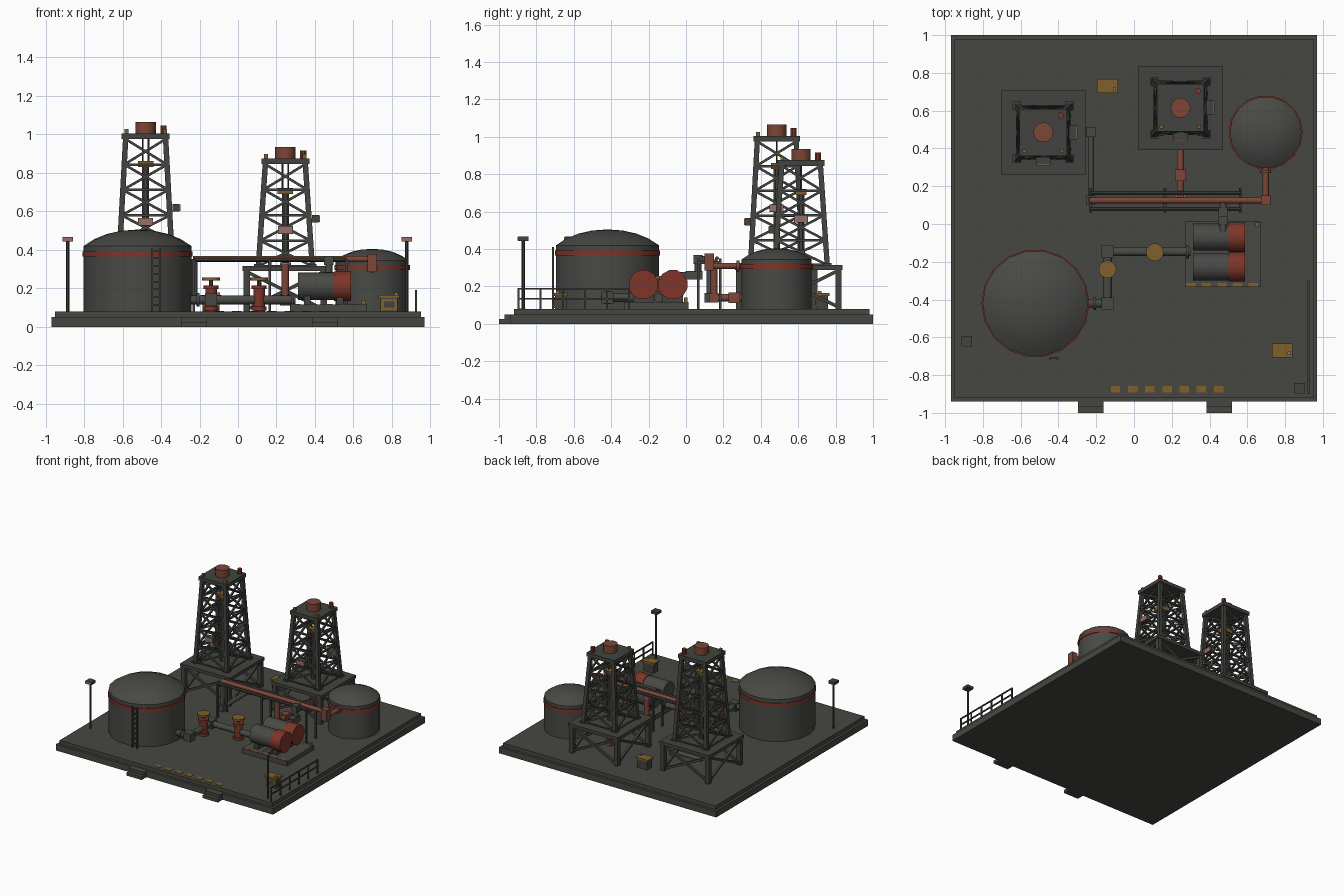
import bpy, bmesh, math
from mathutils import Vector, Matrix

cube = bpy.data.objects.get("Cube")
if cube:
    bpy.data.objects.remove(cube, do_unlink=True)


def material(name, r, g, b):
    m = bpy.data.materials.new(name)
    m.use_nodes = True
    m.diffuse_color = (r, g, b, 1)
    m.node_tree.nodes["Principled BSDF"].inputs["Base Color"].default_value = (r, g, b, 1)
    return m


DECK = material("deck grey", .062, .064, .053)
STEEL = material("steel grey", .066, .068, .06)
FRAME = material("frame grey", .054, .057, .05)
RED = material("warning red", .21, .035, .022)
RUST = material("rust pipe", .2, .062, .038)
YELLOW = material("safety yellow", .21, .115, .026)
LAMP = material("lamp glass", .32, .16, .14)


class Part:
    """Collects primitives into one object with per-face materials."""

    def __init__(self, name):
        self.name, self.bm, self.mats = name, bmesh.new(), []

    def paint(self, verts, mat):
        if mat not in self.mats:
            self.mats.append(mat)
        for f in {f for v in verts for f in v.link_faces}:
            f.material_index = self.mats.index(mat)

    def box(self, c, size, mat):
        m = Matrix.Translation(c) @ Matrix.Diagonal((*size, 1))
        self.paint(bmesh.ops.create_cube(self.bm, size=1, matrix=m)["verts"], mat)

    def rod(self, a, b, r, mat, sides=12):
        a, b = Vector(a), Vector(b)
        d = b - a
        turn = Vector((0, 0, 1)).rotation_difference(d).to_matrix().to_4x4()
        m = Matrix.Translation((a + b) / 2) @ turn @ Matrix.Rotation(math.pi / sides, 4, "Z")
        self.paint(bmesh.ops.create_cone(self.bm, cap_ends=True, segments=sides, radius1=r,
                                         radius2=r, depth=d.length, matrix=m)["verts"], mat)

    def bar(self, a, b, w, mat):
        self.rod(a, b, w / math.sqrt(2), mat, 4)

    def pipe(self, points, r, mat, joint=0):
        for a, b in zip(points, points[1:]):
            self.rod(a, b, r, mat)
        for p in points[1:-1]:
            self.box(p, [joint or r * 2.2] * 3, mat)

    def lathe(self, x, y, profile, mat, steps):
        vs = [self.bm.verts.new((x + r, y, z)) for r, z in profile]
        es = [self.bm.edges.new(e) for e in zip(vs, vs[1:])]
        out = bmesh.ops.spin(self.bm, geom=vs + es, cent=(x, y, 0), axis=(0, 0, 1),
                             angle=math.tau, steps=steps, use_merge=True)
        faces = {f for v in vs for f in v.link_faces}
        faces |= {f for g in out["geom_last"] if isinstance(g, bmesh.types.BMVert) for f in g.link_faces}
        new = [v for v in self.bm.verts if v.is_valid]
        self.paint(new, mat)
        bmesh.ops.remove_doubles(self.bm, verts=new, dist=1e-4)

    def done(self, smooth=True):
        bmesh.ops.recalc_face_normals(self.bm, faces=self.bm.faces[:])
        me = bpy.data.meshes.new(self.name)
        self.bm.to_mesh(me)
        self.bm.free()
        for m in self.mats:
            me.materials.append(m)
        ob = bpy.data.objects.new(self.name, me)
        bpy.context.collection.objects.link(ob)
        if smooth:
            bpy.ops.object.select_all(action="DESELECT")
            ob.select_set(True)
            bpy.context.view_layer.objects.active = ob
            bpy.ops.object.shade_smooth_by_angle(angle=math.radians(32))


TOP = .08  # deck height

# Base slab with entry steps and painted dashes
p = Part("base")
p.box((0, .03, .025), (1.94, 1.94, .05), DECK)
p.box((0, .03, .065), (1.9, 1.9, .03), DECK)
for x in (-.228, .452):
    p.box((x, -.955, .025), (.135, .03, .05), DECK)
    p.box((x, -.985, .0125), (.135, .03, .025), DECK)
for i in range(7):
    p.box((-.098 + i * .091, -.875, TOP), (.05, .035, .006), YELLOW)
p.done(False)


# Storage tanks with a painted band and a shallow dome
def tank(name, x, y, r, wall, top, band):
    p = Part(name)
    dome = [(1, 0), (.8, .42), (.57, .73), (.3, .93), (0, 1)]
    p.lathe(x, y, [(r, TOP - .01)] + [(r * f, wall + (top - wall) * h) for f, h in dome], STEEL, 18)
    p.done()
    p = Part(name + "_band")
    ring = [(r - .005, band - .013), (r + .006, band - .013), (r + .006, band + .013), (r - .005, band + .013)]
    p.lathe(x, y, ring, RED, 18)
    p.done()


tank("large_tank", -.522, -.42, .28, .42, .505, .378)
tank("small_tank", .697, .485, .19, .345, .405, .307)

# Ladder on the large tank
p = Part("tank_ladder")
for x in (-.446, -.404):
    p.bar((x, -.712, TOP), (x, -.712, .41), .01, FRAME)
for i in range(8):
    z = .115 + i * .04
    p.bar((-.446, -.712, z), (-.404, -.712, z), .008, FRAME)
p.done(False)

CORNERS = [(1, 1), (-1, 1), (-1, -1), (1, -1)]


# Derrick: raised platform, braced tapering tower, crown and hoist
def derrick(name, x, y, top, panels, block):
    low = .315
    p = Part(name + "_platform")
    p.box((x, y, .302), (.445, .445, .026), FRAME)

    def foot(i, z):
        sx, sy = CORNERS[i % 4]
        return (x + sx * .2, y + sy * .2, z)
    for i in range(4):
        p.bar(foot(i, TOP), foot(i, .295), .034, FRAME)
        p.bar(foot(i, TOP + .01), foot(i + 1, .285), .018, FRAME)
        p.bar(foot(i + 1, TOP + .01), foot(i, .285), .018, FRAME)
    p.done(False)

    p = Part(name + "_tower")

    def corner(i, t):
        sx, sy = CORNERS[i % 4]
        h = .14 - .036 * t
        return (x + sx * h, y + sy * h, low + (top - .03 - low) * t)
    for i in range(4):
        p.bar(corner(i, 0), corner(i, 1), .028, FRAME)
        p.box(corner(i, 0), (.045, .045, .02), FRAME)
        for k in range(panels):
            a, b = k / panels, (k + 1) / panels
            p.bar(corner(i, a), corner(i + 1, b), .013, FRAME)
            p.bar(corner(i + 1, a), corner(i, b), .013, FRAME)
            p.bar(corner(i, a), corner(i + 1, a), .013, FRAME)
    p.box((x, y, top - .015), (.25, .25, .03), FRAME)
    p.done(False)

    p = Part(name + "_crown")
    p.rod((x, y, top), (x, y, top + .06), .053, RUST, 14)
    p.rod((x + .093, y + .09, top), (x + .093, y + .09, top + .042), .017, RED, 8)
    for s in (-1, 1):
        p.box((x + s * .1, y - .1, top + .011), (.02, .02, .022), YELLOW)
    p.done()

    p = Part(name + "_hoist")
    p.rod((x, y, low), (x, y, block), .02, FRAME, 8)
    p.box((x, y, block), (.08, .06, .032), YELLOW)
    for s in (-.015, .015):
        p.rod((x + s, y, block), (x + s, y, top - .02), .005, FRAME, 6)
    p.done()

    # Work lights, glass on the outward face
    p = Part(name + "_lights")
    zf, zs = low + (top - low) * .335, low + (top - low) * .44
    p.box((x, y - .152, zf), (.078, .036, .04), FRAME)
    p.box((x, y - .172, zf), (.074, .006, .036), LAMP)
    p.box((x + .157, y, zs), (.036, .075, .04), FRAME)
    p.box((x + .177, y, zs), (.006, .071, .036), LAMP)
    p.done(False)


derrick("tall_derrick", -.48, .485, 1.005, 5, .845)
derrick("short_derrick", .246, .615, .875, 4, .705)

# Pump skid with two horizontal motors
p = Part("pump_skid")
p.box((.47, -.16, .098), (.4, .345, .036), STEEL)
for i in range(5):
    p.box((.3 + i * .083, -.322, .116), (.05, .018, .006), YELLOW)
p.box((.652, -.002, .128), (.02, .02, .024), YELLOW)
for y in (-.07, -.228):
    for x in (.36, .53):
        p.box((x, y, .135), (.035, .11, .05), FRAME)
p.done(False)
p = Part("pump_motors")
for y in (-.07, -.228):
    p.rod((.313, y, .21), (.505, y, .21), .074, STEEL)
    p.rod((.5, y, .21), (.588, y, .21), .08, RED)
p.done()

# Feed line from the large tank to the pumps, with two wheel valves
p = Part("feed_pipe")
p.pipe([(-.26, -.42, .14), (-.14, -.42, .14), (-.14, -.147, .14), (.3, -.147, .14)], .024, STEEL, .064)
p.rod((-.215, -.42, .14), (-.2, -.42, .14), .036, STEEL)
p.rod((.275, -.147, .14), (.29, -.147, .14), .036, STEEL)
p.done()
for n, (x, y) in enumerate([(-.14, -.24), (.11, -.15)]):
    p = Part(f"valve_{n + 1}")
    p.rod((x, y, TOP), (x, y, .21), .031, RED)
    for z in (.095, .205):
        p.rod((x, y, z - .01), (x, y, z + .01), .04, RED)
    p.rod((x, y, .21), (x, y, .245), .012, FRAME, 8)
    p.rod((x, y, .24), (x, y, .256), .047, YELLOW, 14)
    p.done()

# Pipe rack: supports and three lines
p = Part("pipe_rack")
for x in (-.23, .165, .565):
    for y in (.066, .184):
        p.bar((x, y, TOP), (x, y, .35), .014, FRAME)
    p.bar((x, .06, .328), (x, .19, .328), .016, FRAME)
for y in (.08, .165):
    p.rod((-.23, y, .35), (.565, y, .35), .011, STEEL, 8)
p.done()
p = Part("product_pipe")
p.pipe([(-.235, .125, .352), (.697, .125, .352), (.697, .125, .31), (.697, .31, .31)], .017, RUST, .05)
p.rod((.697, .27, .31), (.697, .285, .31), .03, RUST)
p.done()

# Well lines from the derricks up to the rack
p = Part("short_derrick_line")
p.pipe([(.246, .615, .295), (.246, .615, .14), (.246, .15, .14), (.246, .15, .345)], .02, RUST, .05)
p.box((.246, .258, .14), (.058, .06, .058), RUST)
p.rod((.246, .15, .32), (.246, .15, .335), .03, LAMP)
p.done()
p = Part("tall_derrick_line")
p.pipe([(-.48, .485, .14), (-.228, .485, .14), (-.228, .125, .14), (-.228, .125, .352)], .017, STEEL, .05)
p.done()
p = Part("pump_riser")
p.pipe([(.472, -.05, .26), (.472, .02, .26), (.472, .065, .26), (.472, .065, .345), (.472, .125, .345)], .019, STEEL, .048)
p.done()

# Equipment lockers with yellow lids
for n, (x, y) in enumerate([(-.14, .73), (.785, -.67)]):
    p = Part(f"locker_{n + 1}")
    p.box((x, y, .115), (.09, .06, .075), FRAME)
    p.box((x, y, .157), (.11, .074, .014), YELLOW)
    p.box((x, y - .031, .115), (.085, .007, .06), YELLOW)
    p.box((x, y - .035, .115), (.055, .005, .03), FRAME)
    p.box((x + .037, y - .015, .17), (.018, .018, .014), LAMP)
    p.done(False)

# Lamp posts
for n, (x, y) in enumerate([(-.885, -.62), (.877, -.87)]):
    p = Part(f"lamp_post_{n + 1}")
    p.rod((x, y, TOP), (x, y, .45), .009, FRAME, 8)
    p.box((x, y, .455), (.055, .055, .022), FRAME)
    p.box((x, y - .028, .455), (.052, .006, .019), LAMP)
    p.done(False)

# Guard rail along the left front edge
p = Part("guard_rail")
for i in range(6):
    y = -.895 + i * .118
    p.bar((.924, y, TOP), (.924, y, .19), .01, FRAME)
for z in (.135, .187):
    p.bar((.924, -.9, z), (.924, -.3, z), .009, FRAME)
p.done(False)
